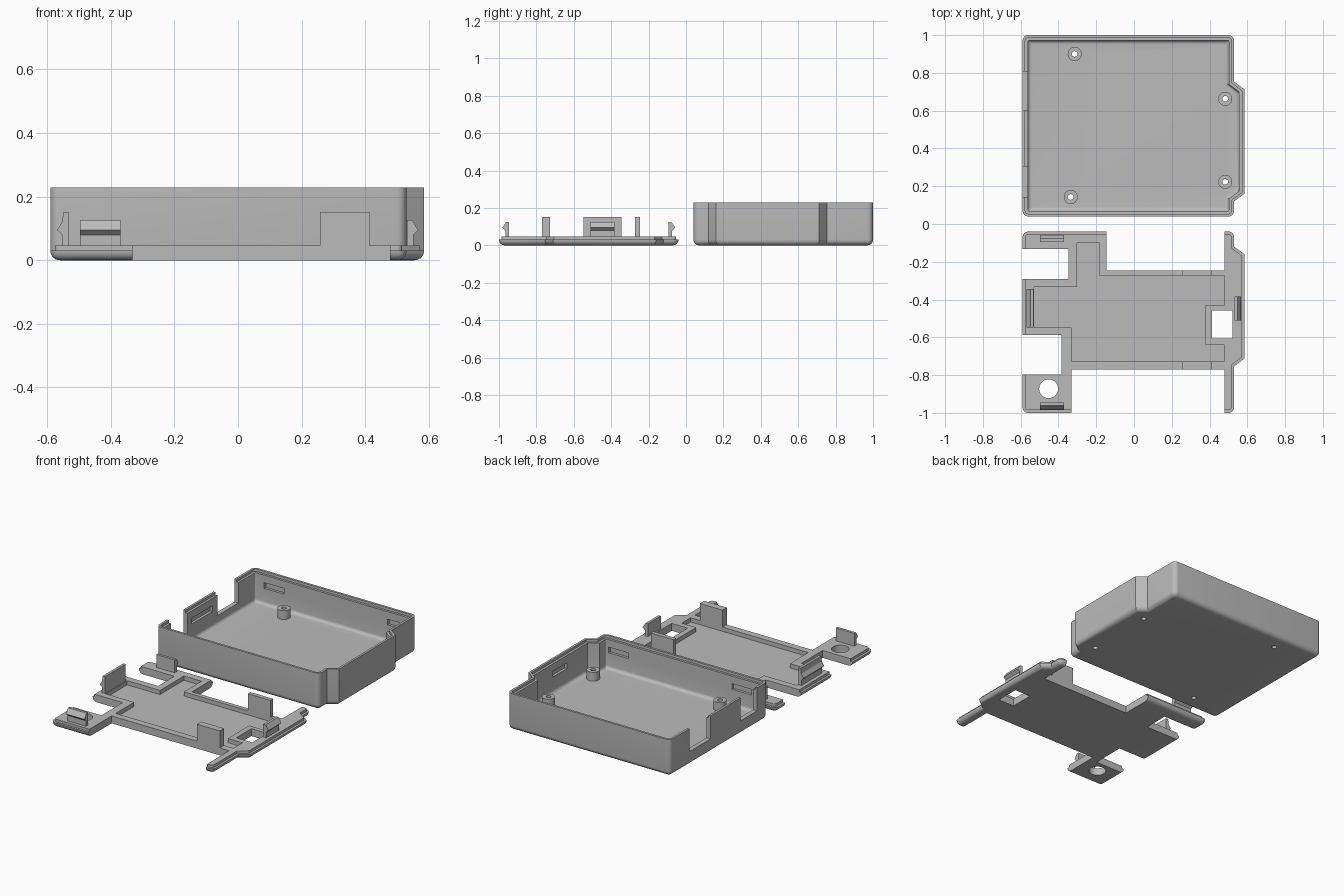
import bpy, bmesh, math
from mathutils import Vector

cube = bpy.data.objects.get("Cube")
if cube:
    bpy.data.objects.remove(cube, do_unlink=True)

grey = bpy.data.materials.new("plain grey")
grey.use_nodes = True
grey.diffuse_color = (0.5, 0.5, 0.5, 1)
grey.node_tree.nodes["Principled BSDF"].inputs["Base Color"].default_value = (0.5, 0.5, 0.5, 1)

# Case footprint, counter-clockwise; the first four flags mark rounded corners
CORNERS = [(-0.59, 0.04, 1), (0.53, 0.04, 1), (0.53, 0.12, 0), (0.585, 0.16, 0),
           (0.585, 0.712, 0), (0.53, 0.754, 0), (0.53, 1, 1), (-0.59, 1, 1)]


def outline(inset, radius=0.03, steps=6):
    """Footprint moved inwards, with its rectangle corners rounded."""
    pts = [Vector(c[:2]) for c in CORNERS]
    result = []
    for i, p in enumerate(pts):
        a = (p - pts[i - 1]).normalized()
        b = (pts[(i + 1) % len(pts)] - p).normalized()
        na, nb = Vector((-a.y, a.x)), Vector((-b.y, b.x))
        q = p + (na + nb) * inset / (1 + na.dot(nb))
        if not CORNERS[i][2]:
            result.append(q)
            continue
        r = max(radius - inset, 0.008)
        centre = q + (na + nb) * r
        for k in range(steps + 1):
            t = k / steps * math.pi / 2
            result.append(centre - r * (na * math.cos(t) + nb * math.sin(t)))
    return result


def finish(name, bm):
    bmesh.ops.recalc_face_normals(bm, faces=bm.faces)
    mesh = bpy.data.meshes.new(name)
    bm.to_mesh(mesh)
    bm.free()
    mesh.materials.append(grey)
    obj = bpy.data.objects.new(name, mesh)
    bpy.context.collection.objects.link(obj)
    return obj


def loft(name, rings, flip=1):
    """Skin a list of (inset, height) rings and cap both ends."""
    bm = bmesh.new()
    loops = [[bm.verts.new((p.x, flip * p.y, z)) for p in outline(d)] for d, z in rings]
    n = len(loops[0])
    for lo, hi in zip(loops, loops[1:]):
        for i in range(n):
            j = (i + 1) % n
            bm.faces.new((lo[i], lo[j], hi[j], hi[i]))
    bm.faces.new(loops[0])
    bm.faces.new(loops[-1])
    return finish(name, bm)


def prism(name, points, along):
    """Extrude a flat 3D polygon along a vector."""
    bm = bmesh.new()
    face = bm.faces.new([bm.verts.new(p) for p in points])
    new = bmesh.ops.extrude_face_region(bm, geom=[face])["geom"]
    bmesh.ops.translate(bm, vec=along, verts=[v for v in new if isinstance(v, bmesh.types.BMVert)])
    return finish(name, bm)


def box(name, x0, x1, y0, y1, z0, z1):
    return prism(name, [(x0, y0, z0), (x1, y0, z0), (x1, y1, z0), (x0, y1, z0)], (0, 0, z1 - z0))


def cylinder(name, x, y, r, z0, z1, sides=32):
    ring = [(x + r * math.cos(t), y + r * math.sin(t), z0)
            for t in (2 * math.pi * k / sides for k in range(sides))]
    return prism(name, ring, (0, 0, z1 - z0))


def cut(obj, cutters, keep=False):
    """Subtract the cutters and bake the result."""
    for c in cutters:
        c.hide_render = True
        mod = obj.modifiers.new("cut", 'BOOLEAN')
        mod.operation, mod.solver, mod.object = 'DIFFERENCE', 'EXACT', c
    graph = bpy.context.evaluated_depsgraph_get()
    graph.update()
    mesh = bpy.data.meshes.new_from_object(obj.evaluated_get(graph))
    obj.modifiers.clear()
    obj.data = mesh
    if not keep:
        for c in cutters:
            bpy.data.objects.remove(c, do_unlink=True)


def smooth(obj):
    bpy.ops.object.select_all(action='DESELECT')
    obj.select_set(True)
    bpy.context.view_layer.objects.active = obj
    bpy.ops.object.shade_smooth_by_angle(angle=math.radians(30))


R, TOP, WALL, STEP = 0.03, 0.228, 0.028, 0.014
arc = [k / 6 * math.pi / 2 for k in range(7)]
rounded_base = [(R * (1 - math.sin(t)), R * (1 - math.cos(t))) for t in arc]

# Open case: rounded shell, stepped rim, cavity with a filleted floor
cavity = [(WALL + 0.02 * (1 - math.cos(t)), 0.05 - 0.02 * math.sin(t)) for t in arc]
case = loft("case_shell", rounded_base + [(0, TOP), (STEP, TOP), (STEP, TOP - 0.016),
                                          (WALL, TOP - 0.016)] + cavity)
cutters = [box("port_cutter", -0.7, -0.5, y0, y1, 0.085, 0.4)
           for y0, y1 in ((0.143, 0.305), (0.60, 0.807))]
# Catch pockets inside the walls
for x0, x1 in ((-0.5, -0.365), (0.35, 0.485)):
    cutters.append(box("pocket_cutter", x0, x1, 0.052, 0.09, 0.13, 0.165))
    cutters.append(box("pocket_cutter", x0, x1, 0.95, 0.988, 0.13, 0.165))
cutters.append(box("pocket_cutter", -0.578, -0.54, 0.345, 0.55, 0.13, 0.165))
cutters.append(box("pocket_cutter", 0.54, 0.573, 0.375, 0.515, 0.13, 0.165))
cut(case, cutters)

# Screw bosses with holes through the floor
for x, y in ((-0.314, 0.9), (0.483, 0.663), (0.483, 0.223), (-0.335, 0.143)):
    drill = cylinder("drill", x, y, 0.015, -0.1, 0.3, 20)
    boss = cylinder("screw_boss", x, y, 0.037, 0.025, 0.085)
    cut(case, [drill], keep=True)
    cut(boss, [drill])
    smooth(boss)
smooth(case)

# Lid plate: rounded edge, raised inner step, cut to its irregular shape
lid = loft("lid_plate", rounded_base + [(STEP, R), (STEP, 0.046)], flip=-1)
cut(lid, [box("lid_cutter", *b, -0.1, 0.2) for b in (
    (-0.145, 0.478, -0.246, 0.1), (-0.332, 0.478, -1.1, -0.77),
    (-0.7, -0.383, -0.797, -0.588), (-0.7, -0.346, -0.292, -0.133),
    (0.412, 0.522, -0.605, -0.457))] + [cylinder("lid_cutter", -0.452, -0.872, 0.05, -0.1, 0.2)])
recess = [(-0.53, -0.334), (-0.303, -0.334), (-0.303, -0.1), (-0.182, -0.1), (-0.182, -0.272),
          (0.478, -0.272), (0.478, -0.43), (0.378, -0.43), (0.378, -0.64), (0.478, -0.64),
          (0.478, -0.728), (-0.332, -0.728), (-0.332, -0.547), (-0.53, -0.547)]
cut(lid, [prism("recess_cutter", [(x, y, 0.02) for x, y in recess], (0, 0, 0.2))])
smooth(lid)

# Tall support tabs on the lid's long edges
for name, y0, y1 in (("back_support_tab", -0.272, -0.246), ("front_support_tab", -0.77, -0.728)):
    box(name, 0.258, 0.414, y0, y1, 0.02, 0.152)


def catch(name, start, out, along, height):
    """Snap tab with a wedge on its outer side."""
    profile = [(0, 0.03), (0, height), (0.016, height), (0.02, 0.12),
               (0.036, 0.095), (0.02, 0.08), (0.02, 0.03)]
    s, o = Vector(start), Vector(out)
    prism(name, [s + o * u + Vector((0, 0, z)) for u, z in profile], along)


catch("front_catch", (-0.497, -0.946, 0), (0, -1, 0), (0.127, 0, 0), 0.126)
catch("back_catch", (-0.497, -0.094, 0), (0, 1, 0), (0.127, 0, 0), 0.126)
catch("right_catch", (-0.533, -0.547, 0), (-1, 0, 0), (0, 0.203, 0), 0.152)
catch("left_catch", (0.531, -0.51, 0), (1, 0, 0), (0, 0.127, 0), 0.126)
